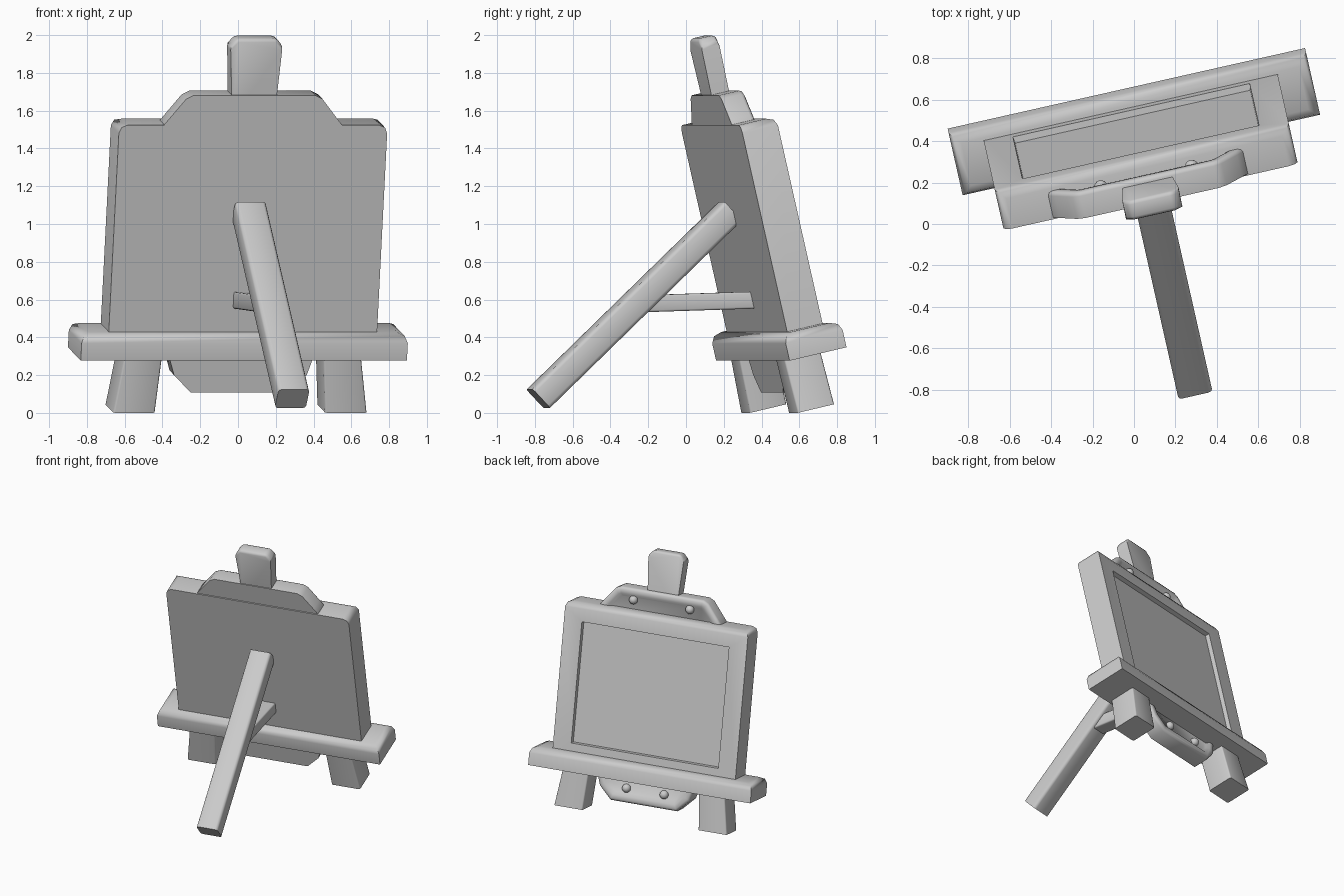
import bpy, bmesh
from math import radians
from mathutils import Matrix, Vector

if "Cube" in bpy.data.objects:
    bpy.data.objects.remove(bpy.data.objects["Cube"])

grey = bpy.data.materials.new("grey")
grey.use_nodes = True
GREY = (0.6, 0.6, 0.6, 1)
grey.diffuse_color = GREY
grey.node_tree.nodes["Principled BSDF"].inputs["Base Color"].default_value = GREY

# The whole easel is turned a little; the board assembly also leans back
TURN = Matrix.Rotation(radians(12.7), 4, 'Z') @ Matrix.Translation((0.108, 0, 0))
LEAN = TURN @ Matrix.Rotation(radians(13), 4, 'X')


def finish(name, bm, matrix):
    bmesh.ops.recalc_face_normals(bm, faces=bm.faces)
    mesh = bpy.data.meshes.new(name)
    bm.to_mesh(mesh)
    bm.free()
    mesh.materials.append(grey)
    mesh.shade_smooth()
    mesh.set_sharp_from_angle(angle=radians(60))
    obj = bpy.data.objects.new(name, mesh)
    obj.matrix_world = matrix
    bpy.context.collection.objects.link(obj)


def prism(name, outline, back, front, bevel, pick, recess=None, matrix=LEAN):
    """Extrude an x/z outline from back to front; recess the front; bevel picked edges."""
    bm = bmesh.new()
    base = bm.faces.new([bm.verts.new((x, back, z)) for x, z in outline])
    ext = bmesh.ops.extrude_face_region(bm, geom=[base])["geom"]
    new = [g for g in ext if isinstance(g, bmesh.types.BMVert)]
    bmesh.ops.translate(bm, verts=new, vec=(0, front - back, 0))
    bmesh.ops.recalc_face_normals(bm, faces=bm.faces)
    edges = [e for e in bm.edges if pick(e)]
    if recess:
        rim, wall, depth = recess
        cap = max(bm.faces, key=lambda f: f.calc_center_median().y)
        bmesh.ops.inset_region(bm, faces=[cap], thickness=rim, use_even_offset=True)
        bmesh.ops.inset_region(bm, faces=[cap], thickness=wall, depth=-depth,
                               use_even_offset=True)
    bmesh.ops.bevel(bm, geom=edges, offset=bevel, segments=2, profile=0.5,
                    affect='EDGES', clamp_overlap=True)
    finish(name, bm, matrix)


def box(w, z0, z1):
    return [(-w, z0), (w, z0), (w, z1), (-w, z1)]


def mirrored(half):
    return half + [(-x, z) for x, z in reversed(half)]


def above(z):
    return lambda e: all(v.co.z > z for v in e.verts)


def lengthwise(e):
    return abs(e.verts[0].co.y - e.verts[1].co.y) > 0.1


# Framed board with a recessed canvas; only its front top edge and top corners are rounded
prism("framed_board", box(0.728, 0.255, 1.46), 0.448, 0.645, 0.045,
      lambda e: above(1.4)(e) and any(v.co.y > 0.6 for v in e.verts), (0.142, 0.004, 0.032))

# Backing plate, showing above and below the board
plate = mirrored([(0.265, 0.005), (0.36, 0.1), (0.405, 0.24), (0.49, 1.45),
                  (0.45, 1.5), (0.37, 1.6), (0.33, 1.62)])
prism("backing_plate", plate, 0.456, 0.587, 0.02,
      lambda e: all(v.co.y > 0.55 for v in e.verts), (0.05, 0.02, 0.025))

# Post on top, flaring upward
prism("top_post", mirrored([(0.115, 1.5), (0.142, 1.885), (0.108, 1.925)]), 0.462, 0.56, 0.018,
      above(1.8))

# Shelf across the bottom of the board
prism("shelf", box(0.885, 0.193, 0.337), 0.392, 0.709, 0.05, above(0.3))

# Splayed front feet
for side, label in ((1, "left"), (-1, "right")):
    foot = [(side * x, z) for x, z in ((0.462, -0.096), (0.688, -0.096), (0.637, 0.24), (0.435, 0.24))]
    prism("front_foot_" + label, foot, 0.418, 0.62, 0.01,
          lambda e: abs(e.verts[0].co.z - e.verts[1].co.z) > 0.1)

# Round rivets on the plate
for x, z in ((0.225, 1.53), (0.15, 0.112)):
    for side, label in ((1, "left"), (-1, "right")):
        bm = bmesh.new()
        bmesh.ops.create_uvsphere(bm, u_segments=16, v_segments=10, radius=0.033)
        place = Matrix.Translation((side * x, 0.568, z))
        finish(("upper" if z > 1 else "lower") + "_rivet_" + label, bm, LEAN @ place)


def beam(name, start, end, width, height, bevel):
    """Rectangular bar between two points in the side plane."""
    a, b = (Vector((0, *p)) for p in (start, end))
    d = b - a
    angle = Vector((0, 1, 0)).rotation_difference(d).to_matrix().to_4x4()
    prism(name, box(width / 2, -height / 2, height / 2), 0, d.length, bevel, lengthwise,
          matrix=TURN @ Matrix.Translation(a) @ angle)


# Rear support leg and its horizontal strut
beam("rear_leg", (-0.826, 0.075), (0.215, 1.067), 0.168, 0.138, 0.02)
beam("leg_strut", (-0.26, 0.578), (0.335, 0.597), 0.12, 0.09, 0.01)
